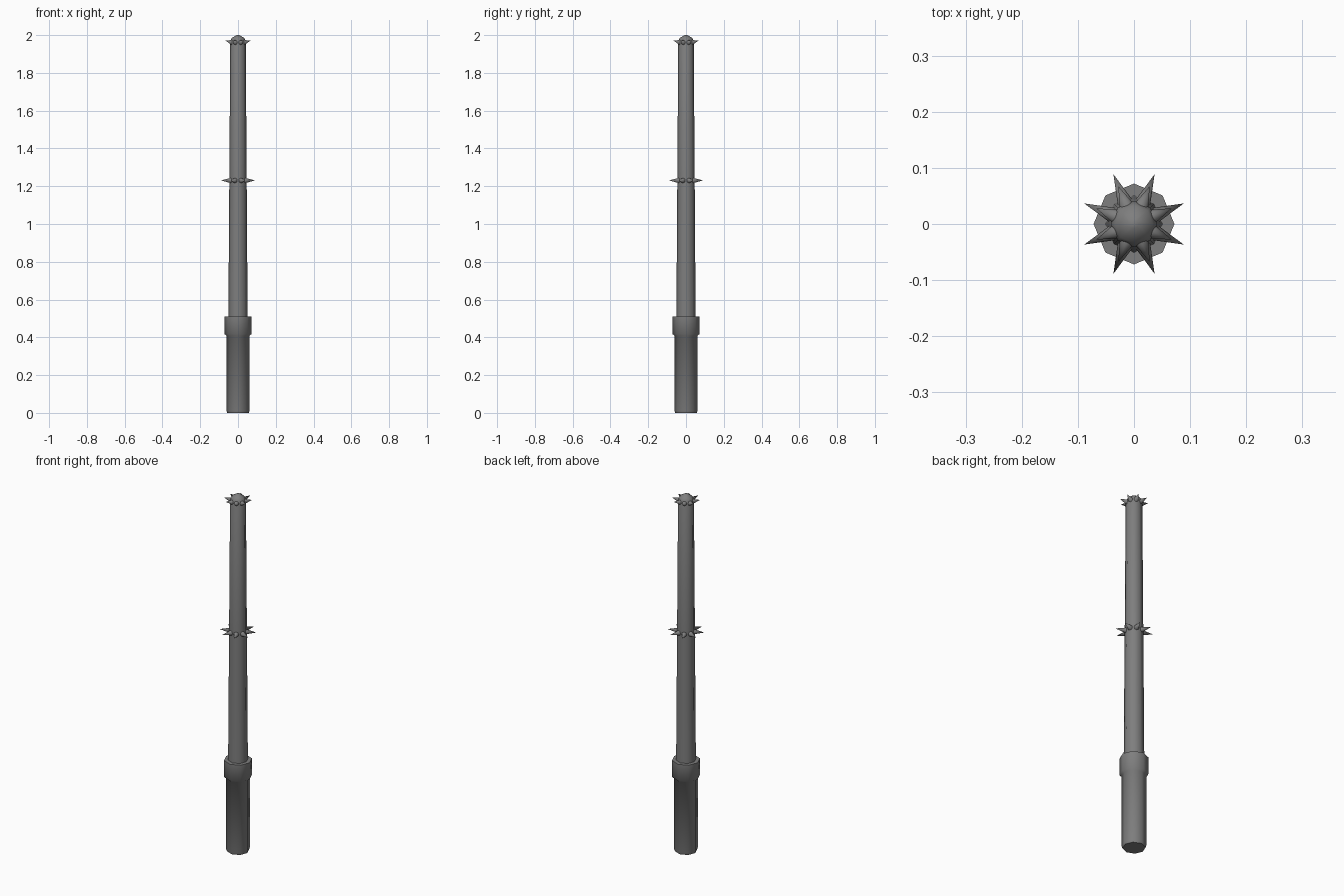
import bpy, bmesh, math
from mathutils import Matrix, Vector

if "Cube" in bpy.data.objects:
    bpy.data.objects.remove(bpy.data.objects["Cube"])

SIDES = 8
iron = bpy.data.materials.new("dark_iron")
iron.diffuse_color = (0.21, 0.21, 0.21, 1)
iron.use_nodes = True
iron.node_tree.nodes["Principled BSDF"].inputs["Base Color"].default_value = iron.diffuse_color


def finish(bm, name, angle):
    bmesh.ops.recalc_face_normals(bm, faces=bm.faces)
    me = bpy.data.meshes.new(name)
    bm.to_mesh(me)
    bm.free()
    me.materials.append(iron)
    ob = bpy.data.objects.new(name, me)
    bpy.context.collection.objects.link(ob)
    bpy.ops.object.select_all(action='DESELECT')
    ob.select_set(True)
    bpy.context.view_layer.objects.active = ob
    bpy.ops.object.shade_smooth_by_angle(angle=math.radians(angle))
    return ob


def lathe(name, profile):
    """Closed octagonal solid from (radius, z) points, corners on the axes."""
    bm = bmesh.new()
    rings = []
    for r, z in profile:
        rings.append([bm.verts.new((r * math.cos(i * math.tau / SIDES),
                                    r * math.sin(i * math.tau / SIDES), z))
                      for i in range(SIDES)])
    for a, b in zip(rings, rings[1:]):
        for i in range(SIDES):
            j = (i + 1) % SIDES
            bm.faces.new((a[i], a[j], b[j], b[i]))
    bm.faces.new(rings[0][::-1])
    bm.faces.new(rings[-1])
    return finish(bm, name, 50)


def spike_ring(name, z, base, tip, rise, width):
    """Eight cones, one in the middle of each shaft face."""
    bm = bmesh.new()
    for i in range(SIDES):
        a = (i + 0.5) * math.tau / SIDES
        d = Vector((math.cos(a) * (tip - base), math.sin(a) * (tip - base), rise))
        start = Vector((math.cos(a) * base, math.sin(a) * base, z))
        mat = Matrix.Translation(start + d / 2) @ d.to_track_quat('Z', 'Y').to_matrix().to_4x4()
        bmesh.ops.create_cone(bm, cap_ends=True, segments=8, radius1=width,
                              radius2=0, depth=d.length, matrix=mat)
    return finish(bm, name, 50)


# grip with flared collar
lathe("handle", [(0.057, 0), (0.061, 0.012), (0.061, 0.408), (0.072, 0.418),
                 (0.072, 0.51)])
# tapered pole with a domed tip
lathe("shaft", [(0.051, 0.50), (0.046, 1.23), (0.041, 1.965),
                (0.034, 1.984), (0.008, 2.0)])
# spikes around the middle and the tip
spike_ring("middle_spikes", 1.23, 0.037, 0.096, 0.001, 0.015)
spike_ring("tip_spikes", 1.96, 0.032, 0.073, 0.012, 0.014)
